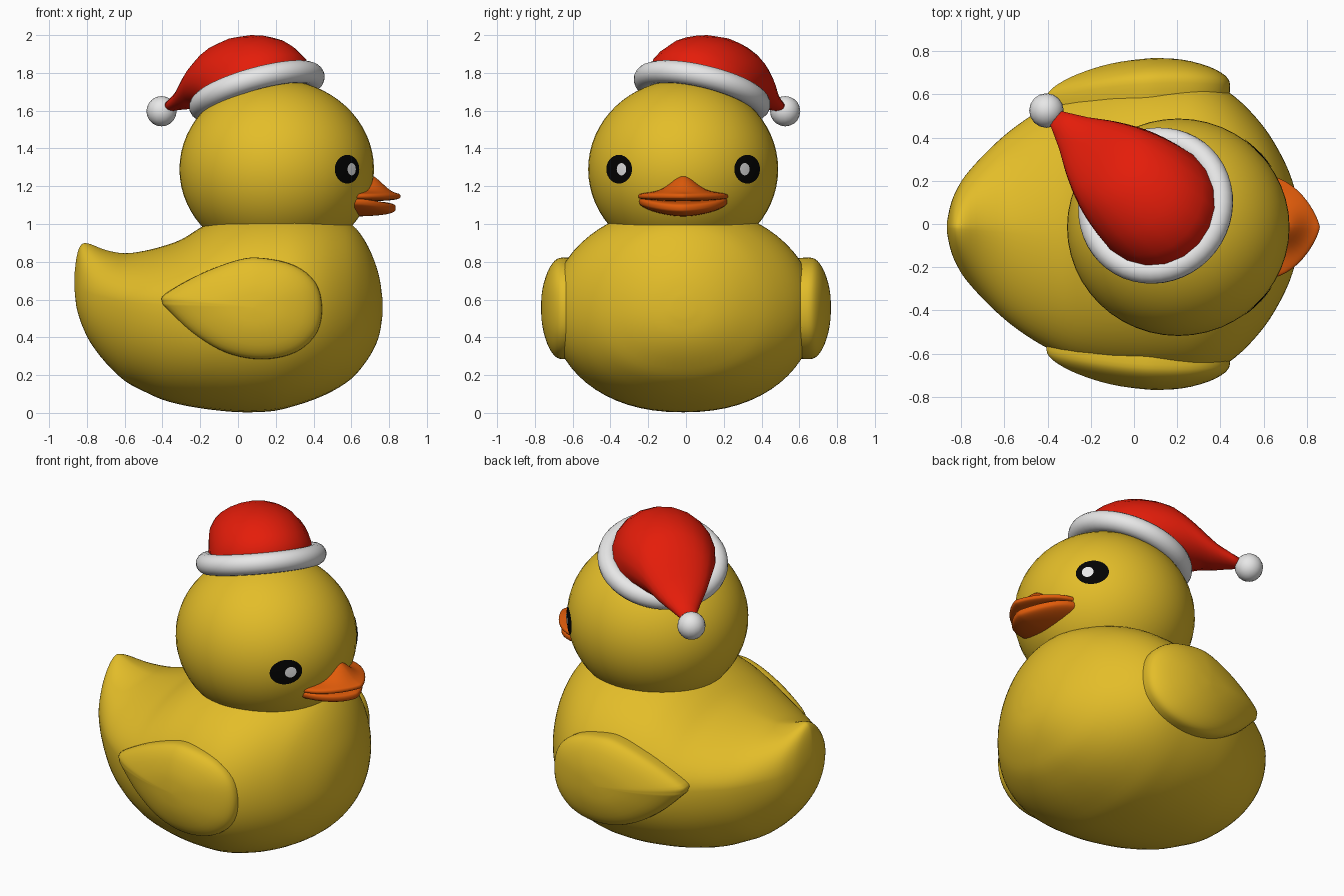
import bpy, bmesh, math
from mathutils import Vector

if "Cube" in bpy.data.objects:
    bpy.data.objects.remove(bpy.data.objects["Cube"])

def mat(name, rgb):
    m = bpy.data.materials.new(name)
    m.diffuse_color = (*rgb, 1)
    m.use_nodes = True
    m.node_tree.nodes["Principled BSDF"].inputs["Base Color"].default_value = m.diffuse_color
    return m

YELLOW = mat("yellow", (0.77, 0.51, 0.022))
ORANGE = mat("orange", (0.75, 0.105, 0.003))
RED = mat("red", (0.78, 0.012, 0.003))
WHITE = mat("white", (0.80, 0.80, 0.80))
BLACK = mat("black", (0.001, 0.001, 0.001))
YC = -0.015            # the head and body sit slightly off centre
TAU = 2 * math.pi

def finish(name, bm, material):
    bmesh.ops.recalc_face_normals(bm, faces=bm.faces)
    for f in bm.faces:
        f.smooth = True
    me = bpy.data.meshes.new(name)
    bm.to_mesh(me)
    bm.free()
    me.materials.append(material)
    ob = bpy.data.objects.new(name, me)
    bpy.context.collection.objects.link(ob)
    return ob

def spline(rows, steps, closed=False):
    """Catmull-Rom through tuples of any length."""
    n, out = len(rows), []
    for i in range(n if closed else n - 1):
        ix = [(i + k) % n if closed else min(max(i + k, 0), n - 1) for k in (-1, 0, 1, 2)]
        for s in range(steps):
            t = s / steps
            out.append(tuple(
                0.5 * (2 * b + (c - a) * t + (2 * a - 5 * b + 4 * c - d) * t * t
                       + (3 * b - a - 3 * c + d) * t ** 3)
                for a, b, c, d in zip(*(rows[k] for k in ix))))
    if not closed:
        out.append(tuple(rows[-1]))
    return out

def loft(name, rings, material):
    bm = bmesh.new()
    vs = [[bm.verts.new(p) for p in r] for r in rings]
    n = len(vs[0])
    for a, b in zip(vs, vs[1:]):
        for i in range(n):
            j = (i + 1) % n
            bm.faces.new((a[i], a[j], b[j], b[i]))
    bm.faces.new(vs[0])
    bm.faces.new(vs[-1])
    return finish(name, bm, material)

def sphere(name, fn, material, u=48, v=32):
    bm = bmesh.new()
    bmesh.ops.create_uvsphere(bm, u_segments=u, v_segments=v, radius=1)
    for p in bm.verts:
        p.co = fn(*p.co)
    return finish(name, bm, material)

def power(t, e):
    return math.copysign(abs(t) ** e, t)

# Body: cross-sections from tail to chest: x, bottom, top, half width, widest height
rows = [(-0.866, 0.66, 0.73, 0.02, 0.69), (-0.857, 0.57, 0.81, 0.07, 0.67),
        (-0.842, 0.51, 0.87, 0.125, 0.66), (-0.82, 0.45, 0.897, 0.175, 0.65),
        (-0.78, 0.37, 0.893, 0.24, 0.63), (-0.70, 0.265, 0.862, 0.33, 0.61),
        (-0.60, 0.17, 0.845, 0.425, 0.59), (-0.50, 0.115, 0.857, 0.50, 0.58),
        (-0.40, 0.07, 0.882, 0.56, 0.57), (-0.30, 0.043, 0.918, 0.61, 0.56),
        (-0.20, 0.025, 0.98, 0.645, 0.55), (-0.10, 0.012, 1.035, 0.67, 0.55),
        (0.0, 0.004, 1.07, 0.687, 0.55), (0.10, 0.004, 1.093, 0.697, 0.55),
        (0.20, 0.012, 1.10, 0.70, 0.55), (0.30, 0.037, 1.10, 0.69, 0.55),
        (0.40, 0.07, 1.085, 0.65, 0.55), (0.50, 0.115, 1.055, 0.575, 0.55),
        (0.60, 0.18, 1.0, 0.465, 0.55), (0.67, 0.26, 0.915, 0.355, 0.55),
        (0.72, 0.34, 0.81, 0.25, 0.55), (0.75, 0.42, 0.71, 0.15, 0.55),
        (0.764, 0.51, 0.61, 0.05, 0.55)]
rings = []
for x, zb, zt, w, zm in spline(rows, 3):
    ridge = min(max((-0.25 - x) / 0.5, 0), 1)       # the tail top has a soft ridge
    ring = []
    for i in range(64):
        c, s = math.cos(TAU * i / 64), math.sin(TAU * i / 64)
        if s > 0:
            ring.append((x, YC + w * power(c, 1 + 0.3 * ridge), zm + (zt - zm) * power(s, 1 + 0.15 * ridge)))
        else:
            ring.append((x, YC + w * power(c, 0.9), zm + (zm - zb) * power(s, 0.95)))
    rings.append(ring)
loft("body", rings, YELLOW)

# Head
HC, HR = Vector((0.205, YC, 1.29)), (0.515, 0.503, 0.474)

def on_head(az, el, k=1.0):
    return HC + k * Vector((HR[0] * math.cos(az) * math.cos(el),
                            HR[1] * math.sin(az) * math.cos(el),
                            HR[2] * math.sin(el)))

sphere("head", lambda x, y, z: HC + Vector((x * HR[0], y * HR[1], z * HR[2])), YELLOW)

# Eyes: thin patches lying on the head
def patch(name, side, az, a, b, k, material):
    bm = bmesh.new()
    mid = bm.verts.new(on_head(side * az, 0.0, k))
    prev = None
    for r in (0.35, 0.7, 1.0):
        ring = [bm.verts.new(on_head(side * (az + r * a * math.cos(TAU * i / 28)),
                                     r * b * math.sin(TAU * i / 28), k))
                for i in range(28)]
        for i in range(28):
            j = (i + 1) % 28
            bm.faces.new((prev[i], ring[i], ring[j], prev[j]) if prev else (mid, ring[i], ring[j]))
        prev = ring
    ob = finish(name, bm, material)
    if ob.data.polygons[0].normal.dot(ob.data.vertices[0].co - HC) < 0:
        ob.data.flip_normals()

for side, label in ((-1, "right"), (1, "left")):
    patch(label + "_eye", side, 0.75, 0.185, 0.16, 1.005, BLACK)
    patch(label + "_eye_glint", side, 0.70, 0.065, 0.068, 1.010, WHITE)

# Beak: two flattened spheres with a narrowed tip
def upper(x, y, z):
    px, py = 0.60 + 0.26 * x, 0.24 * power(y, 1.5)
    t = min(max((0.84 - px) / 0.14, 0), 1)
    bump = 0.088 * math.exp(-(py / 0.09) ** 2) * t * t * (3 - 2 * t)
    return Vector((px, YC + py, 1.147 + 0.028 * power(z, 0.55) + bump * math.sqrt(max(z, 0))))

def lower(x, y, z):
    py = 0.235 * power(y, 1.4)
    return Vector((0.60 + 0.235 * x, YC + py,
                   1.086 + (0.038 if z > 0 else 0.046) * power(z, 0.6) + 0.035 * (py / 0.235) ** 2))

sphere("upper_beak", upper, ORANGE)
sphere("lower_beak", lower, ORANGE)

# Wings: domed teardrops following the body side
outline = spline([(-0.40, 0.585), (-0.385, 0.63), (-0.20, 0.735), (0.0, 0.81), (0.13, 0.82),
                  (0.30, 0.78), (0.41, 0.69), (0.445, 0.56), (0.42, 0.43), (0.33, 0.335),
                  (0.20, 0.29), (0.05, 0.29), (-0.10, 0.335), (-0.25, 0.43), (-0.375, 0.55)],
                 4, True)
dome = spline([(0.95, -0.10), (0.985, -0.04), (1.0, 0.02), (0.97, 0.052), (0.88, 0.077),
               (0.73, 0.1), (0.5, 0.121), (0.28, 0.132), (0.03, 0.137)], 2)
for side, label in ((-1, "right"), (1, "left")):
    rings = []
    for k, out in dome:
        ring = []
        for x, z in outline:
            px, pz = 0.08 + (x - 0.08) * k, 0.56 + (z - 0.56) * k
            ring.append((px, side * (0.633 - 0.20 * (px - 0.2) ** 2 + out), pz))
        rings.append(ring)
    loft(label + "_wing", rings, YELLOW)

# Hat band: tilted torus
BASE = Vector((0.10, 0.085, 1.70))
n = Vector((-0.263, 0.225, 0.938)).normalized()
e1 = n.orthogonal().normalized()
e2 = n.cross(e1)
bm = bmesh.new()
grid = []
for i in range(48):
    d = e1 * math.cos(TAU * i / 48) + e2 * math.sin(TAU * i / 48)
    grid.append([bm.verts.new(BASE + d * (0.31 + 0.06 * math.cos(TAU * j / 16))
                              + n * 0.06 * math.sin(TAU * j / 16)) for j in range(16)])
for i in range(48):
    for j in range(16):
        a, b, k = grid[i], grid[(i + 1) % 48], (j + 1) % 16
        bm.faces.new((a[j], b[j], b[k], a[k]))
finish("hat_band", bm, WHITE)

# Hat cap: sections given by far/near edge (along the droop, height) and half width
u, v = Vector((-0.75, 0.66, 0)).normalized(), Vector((0.66, 0.75, 0)).normalized()
sections = [(-0.28, 1.80, 0.28, 1.60, 0.295), (-0.25, 1.90, 0.31, 1.62, 0.29),
            (-0.12, 1.98, 0.34, 1.62, 0.275), (0.04, 2.0, 0.37, 1.62, 0.25),
            (0.21, 1.965, 0.41, 1.62, 0.21), (0.36, 1.85, 0.46, 1.61, 0.16),
            (0.48, 1.735, 0.53, 1.605, 0.10), (0.63, 1.645, 0.63, 1.595, 0.033)]
rings = []
for s0, z0, s1, z1, w in spline(sections, 2):
    ring = []
    for i in range(20):
        c, s = math.cos(TAU * i / 20), math.sin(TAU * i / 20)
        p = BASE + u * ((s0 + s1) / 2 + (s0 - s1) / 2 * c) + v * (w * s)
        p.z = (z0 + z1) / 2 + (z0 - z1) / 2 * c
        ring.append(p)
    rings.append(ring)
loft("hat_cap", rings, RED)

# Hat pompom
sphere("hat_pompom", lambda x, y, z: Vector((-0.405, 0.525, 1.597)) + 0.08 * Vector((x, y, z)),
       WHITE, 16, 10)
